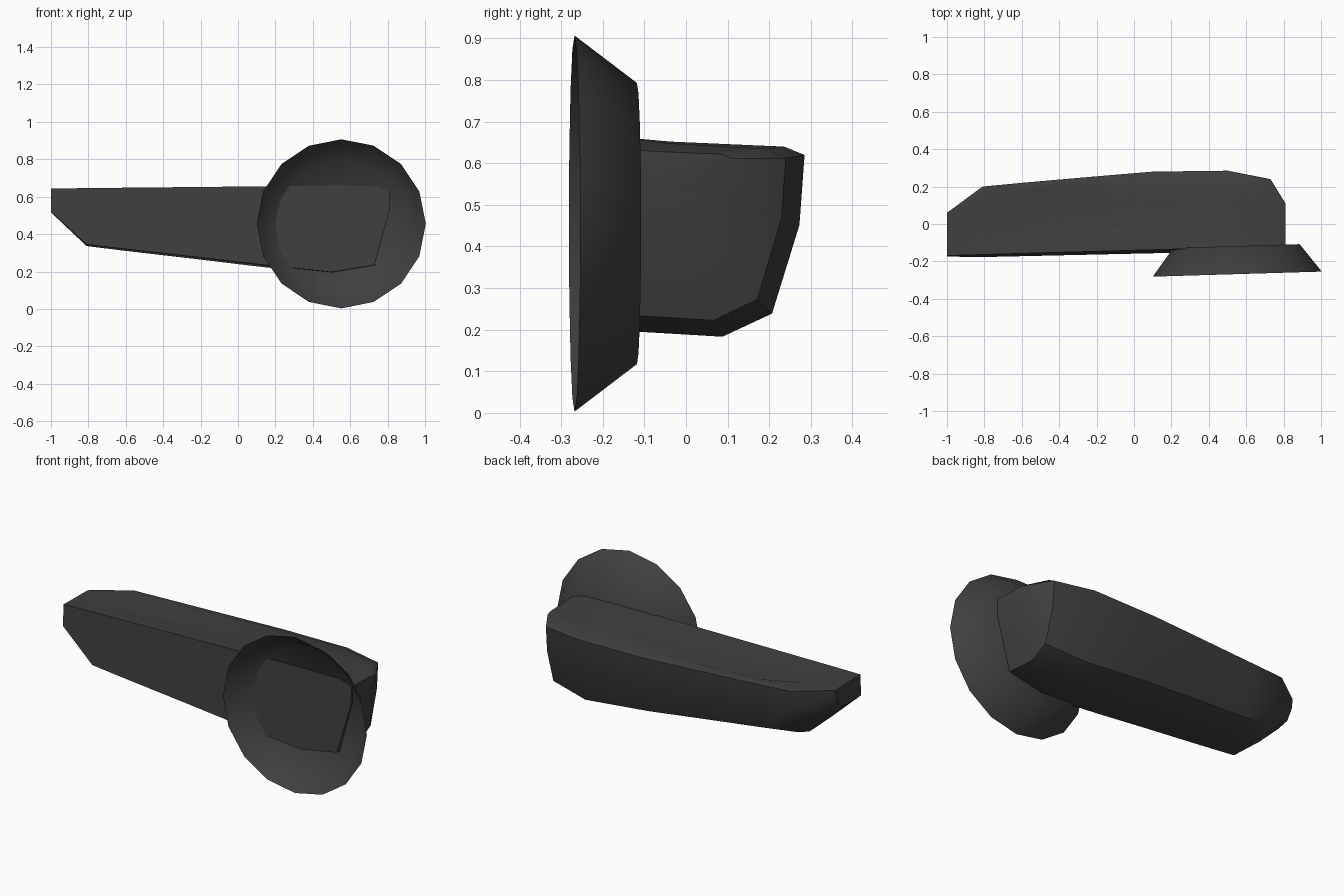
import bpy, bmesh, math
from mathutils import Matrix, Vector

cube = bpy.data.objects.get("Cube")
if cube:
    bpy.data.objects.remove(cube, do_unlink=True)

grey = bpy.data.materials.new("dark_grey_plastic")
grey.use_nodes = True
colour = (0.05, 0.05, 0.05, 1)
grey.diffuse_color = colour
grey.node_tree.nodes["Principled BSDF"].inputs["Base Color"].default_value = colour


def finish(bm, name, angle):
    mesh = bpy.data.meshes.new(name)
    bm.to_mesh(mesh)
    bm.free()
    mesh.materials.append(grey)
    obj = bpy.data.objects.new(name, mesh)
    bpy.context.collection.objects.link(obj)
    bpy.ops.object.select_all(action='DESELECT')
    obj.select_set(True)
    bpy.context.view_layer.objects.active = obj
    bpy.ops.object.shade_smooth_by_angle(angle=math.radians(angle))
    return obj


def section(x, bottom, top, back, drop, groove):
    """Cross-section of the lever: flat front, rounded back, scooped top."""
    front = -0.135 + 0.028 * (x - 0.2)
    depth = back - front
    height = top - bottom
    low = front - 0.045 * height
    inner = front + 0.22 * depth
    scoop = front + 0.66 * depth
    yz = [(front, top), (inner, top - drop * 0.2),
          (scoop, top - drop * 0.4 - groove),
          (back - 0.12 * depth, top - drop * 0.5),
          (back, top - drop),
          (back - 0.03 * depth, bottom + 0.55 * height),
          (back - 0.19 * depth, bottom + 0.09 * height),
          (back - 0.48 * depth, bottom - 0.03 * height),
          (low, bottom)]
    return [Vector((x, y, z)) for y, z in yz]


# Lever: lofted along its length
stations = [
    (-1.0, 0.52, 0.643, 0.06, 0.005, 0),
    (-0.81, 0.345, 0.646, 0.20, 0.012, 0.004),
    (-0.6, 0.32, 0.648, 0.22, 0.018, 0.03),
    (-0.2, 0.275, 0.652, 0.255, 0.028, 0.025),
    (0.1, 0.24, 0.655, 0.28, 0.035, 0),
    (0.5, 0.197, 0.66, 0.285, 0.04, 0),
    (0.73, 0.235, 0.657, 0.24, 0.045, 0),
    (0.81, 0.53, 0.632, 0.11, 0.02, 0),
]
bm = bmesh.new()
rings = [[bm.verts.new(p) for p in section(*s)] for s in stations]
for a, b in zip(rings, rings[1:]):
    for i in range(len(a)):
        j = (i + 1) % len(a)
        bm.faces.new((a[i], a[j], b[j], b[i]))
bm.faces.new(rings[0])
bm.faces.new(rings[-1])
bmesh.ops.recalc_face_normals(bm, faces=bm.faces)
finish(bm, "lever", 38)

# Mounting flange: open cup with a closed back
bm = bmesh.new()
bmesh.ops.create_cone(bm, cap_ends=True, segments=16, radius1=0.452,
                      radius2=0.338, depth=0.15)
rim = [f for f in bm.faces if f.normal.z < -0.9]
bmesh.ops.delete(bm, geom=rim, context='FACES_ONLY')
place = (Matrix.Translation((0.55, -0.193, 0.455))
         @ Matrix.Rotation(0.03, 4, 'Z') @ Matrix.Rotation(-math.pi / 2, 4, 'X'))
bm.transform(place)
finish(bm, "mounting_flange", 70)
